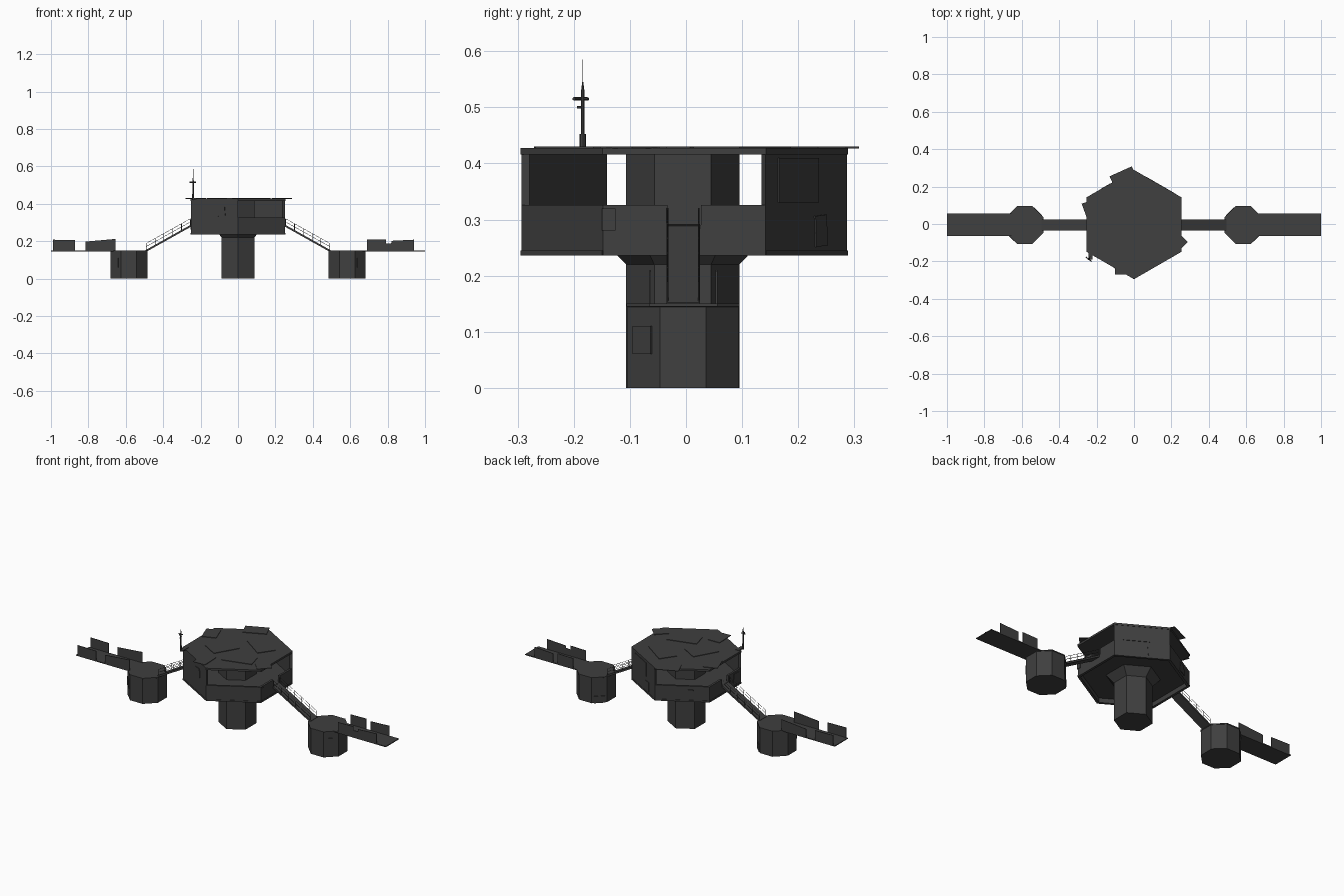
import bpy, bmesh
from math import radians, cos, sin, tan, atan2, hypot
from mathutils import Matrix, Vector

if "Cube" in bpy.data.objects:
    bpy.data.objects.remove(bpy.data.objects["Cube"])

dark = bpy.data.materials.new("dark_grey")
dark.diffuse_color = (0.05, 0.05, 0.05, 1)
dark.use_nodes = True
dark.node_tree.nodes["Principled BSDF"].inputs["Base Color"].default_value = dark.diffuse_color
CY = -0.003           # small y offset of the whole station
R, AP, T = 0.29, 0.251, 0.012


def finish(name, bm, mat=Matrix()):
    bmesh.ops.transform(bm, matrix=mat, verts=bm.verts)
    bmesh.ops.recalc_face_normals(bm, faces=bm.faces)
    me = bpy.data.meshes.new(name)
    bm.to_mesh(me)
    bm.free()
    me.materials.append(dark)
    ob = bpy.data.objects.new(name, me)
    bpy.context.collection.objects.link(ob)
    return ob


def prism(name, pts, z0, z1, mat=Matrix()):
    bm = bmesh.new()
    f = bm.faces.new([bm.verts.new((x, y, z0)) for x, y in pts])
    ext = bmesh.ops.extrude_face_region(bm, geom=[f])["geom"]
    bmesh.ops.translate(bm, vec=(0, 0, z1 - z0),
                        verts=[v for v in ext if isinstance(v, bmesh.types.BMVert)])
    return finish(name, bm, mat)


def box(name, lo, hi, mat=Matrix()):
    return prism(name, [(lo[0], lo[1]), (hi[0], lo[1]), (hi[0], hi[1]), (lo[0], hi[1])],
                 lo[2], hi[2], mat)


def ring(n, r, start):
    return [(r * cos(radians(start + 360 * i / n)), r * sin(radians(start + 360 * i / n)))
            for i in range(n)]


def lathe(name, n, start, profile, center):
    # stacked n-sided rings given as (radius, z)
    bm = bmesh.new()
    rows = [[bm.verts.new((x, y, z)) for x, y in ring(n, r, start)] for r, z in profile]
    for a, b in zip(rows, rows[1:]):
        for i in range(n):
            bm.faces.new((a[i], a[(i + 1) % n], b[(i + 1) % n], b[i]))
    bm.faces.new(rows[0])
    bm.faces.new(rows[-1])
    return finish(name, bm, Matrix.Translation((*center, 0)))


def rod(name, a, b, r, n=6, r2=None):
    a, b = Vector(a), Vector(b)
    d = b - a
    bm = bmesh.new()
    bmesh.ops.create_cone(bm, cap_ends=True, segments=n, radius1=r,
                          radius2=r if r2 is None else r2, depth=d.length)
    return finish(name, bm, Matrix.Translation((a + b) / 2)
                  @ d.to_track_quat('Z', 'Y').to_matrix().to_4x4())


def turn(deg, x=0, y=CY, z=0):
    return Matrix.Translation((x, y, z)) @ Matrix.Rotation(radians(deg), 4, 'Z')


# central column with flare under the hall
lathe("central_column", 6, 30, [(0.101, 0), (0.101, 0.22), (0.142, 0.262)], (0, -0.006))
lathe("inner_core", 6, 30, [(0.101, 0.28), (0.101, 0.418)], (0, -0.006))

# hexagonal hall floor and roof
prism("hall_floor", ring(6, R - 0.005, 30), 0.262, 0.288, turn(0))
prism("roof", ring(6, R + 0.002, 30), 0.416, 0.427, turn(0))


# hall walls: two full height, four half height, doorways at the bridges
def wall(name, ang, y0, y1, z0, z1):
    s = T * tan(radians(30))
    i0 = y0 + s if y0 < -0.14 else y0
    i1 = y1 - s if y1 > 0.14 else y1
    prism(name, [(AP, y0), (AP, y1), (AP - T, i1), (AP - T, i0)], z0, z1, turn(ang))


H = R / 2
for ang in (60, 240):
    wall("full_wall", ang, -H, H, 0.238, 0.418)
for ang in (120, 300):
    wall("half_wall", ang, -H, H, 0.238, 0.326)
for ang in (0, 180):
    wall("door_sill_wall", ang, -H, H, 0.238, 0.29)
    wall("door_side_wall", ang, -H, -0.03, 0.29, 0.326)
    wall("door_side_wall", ang, 0.03, H, 0.29, 0.326)
for i in range(6):
    prism("bottom_rim", [(AP + 0.002, -H), (AP + 0.002, H), (AP - T, H - 0.007),
                         (AP - T, -H + 0.007)], 0.236, 0.245, turn(60 * i))

# loose roof plates: x, y, length, width, rotation
plates = [(-0.055, 0.245, 0.13, 0.08, 24), (0.235, -0.1, 0.08, 0.07, 45),
          (-0.225, 0.075, 0.08, 0.1, 20), (-0.065, -0.215, 0.075, 0.11, 2),
          (0.08, 0.1, 0.16, 0.1, -35), (-0.08, -0.03, 0.15, 0.11, 60),
          (0.08, -0.1, 0.17, 0.09, 15)]
for x, y, l, w, a in plates:
    box("roof_plate", (-l / 2, -w / 2, 0.427), (l / 2, w / 2, 0.430), turn(a, x, y))

# repair patches on the hall walls: wall angle, position, height, width, tall, tilt
for ang, p, z, w, h, a in [(0, -0.135, 0.30, 0.024, 0.04, 0), (60, 0.05, 0.28, 0.04, 0.055, 4),
                           (60, -0.03, 0.37, 0.14, 0.08, 0), (240, 0.04, 0.36, 0.05, 0.05, 5),
                           (180, 0.1, 0.29, 0.05, 0.05, -5), (120, 0.03, 0.28, 0.06, 0.05, 3)]:
    m = turn(ang) @ Matrix.Translation((AP, p, z)) @ Matrix.Rotation(radians(a), 4, 'X')
    box("wall_patch", (0, -w / 2, -h / 2), (0.003, w / 2, h / 2), m)

PY = -0.005           # y centre of bridges and pods
for s in (-1, 1):
    cx = s * 0.584
    # octagonal pod
    lathe("pod", 8, 22.5, [(0.107, 0), (0.107, 0.144), (0.109, 0.145), (0.109, 0.15)], (cx, PY))
    box("pod_patch", (-0.025, -0.1025, 0.06), (0.02, -0.09, 0.11), turn(45 * s, cx, PY))
    box("pod_foot_patch", (-0.03, 0.09, 0), (0.03, 0.1025, 0.04), turn(45 * s, cx, PY))

    # landing platform deck
    x0, x1 = sorted((s * 0.66, s * 1.0))
    box("platform_deck", (x0, -0.065, 0.145), (x1, 0.056, 0.15))

    # sloped bridge deck, drawn as a side profile
    bm = bmesh.new()
    prof = [(0.245, 0.292), (0.495, 0.152), (0.495, 0.141), (0.245, 0.281)]
    f = bm.faces.new([bm.verts.new((s * x, PY - 0.03, z)) for x, z in prof])
    ext = bmesh.ops.extrude_face_region(bm, geom=[f])["geom"]
    bmesh.ops.translate(bm, vec=(0, 0.06, 0),
                        verts=[v for v in ext if isinstance(v, bmesh.types.BMVert)])
    finish("bridge_deck", bm)

    # bridge railings
    for side in (-1, 1):
        y = PY + side * 0.028
        for i in range(6):
            x = 0.255 + 0.047 * i
            z = 0.292 - (x - 0.245) * 0.56
            rod("rail_post", (s * x, y, z - 0.005), (s * x, y, z + 0.034), 0.0015, 4)
        for dz in (0.034, 0.017):
            rod("hand_rail", (s * 0.255, y, 0.286 + dz), (s * 0.49, y, 0.155 + dz), 0.001, 4)

# platform shield panels: x start, x end, left top, right top, on both edges
for x0, x1, za, zb in [(-0.99, -0.872, 0.208, 0.206), (-0.815, -0.655, 0.198, 0.212),
                       (0.69, 0.79, 0.208, 0.21), (0.82, 0.94, 0.202, 0.208),
                       (0.77, 0.83, 0.185, 0.19)]:
    for y in (-0.065, 0.053):
        if x1 == 0.83 and y > 0:
            continue
        m = Matrix.Translation((0, y + 0.003, 0)) @ Matrix.Rotation(radians(90), 4, 'X')
        prism("shield_panel", [(x0, 0.147), (x1, 0.147), (x1, zb), (x0, za)], 0, 0.003, m)

# antenna mast with bracket and cross bars
ax, ay = -0.24, -0.184
box("mast_bracket", (-0.243, -0.19, 0.424), (-0.222, -0.14, 0.43))
rod("mast_base", (ax, ay, 0.42), (ax, ay, 0.452), 0.006, 8)
rod("mast", (ax, ay, 0.45), (ax, ay, 0.525), 0.0035, 8)
rod("mast_tip", (ax, ay, 0.525), (ax, ay, 0.545), 0.0035, 8, 0.001)
rod("whip", (ax, ay, 0.54), (ax, ay, 0.585), 0.0008, 4)
rod("cross_bar", (ax - 0.018, ay + 0.008, 0.515), (ax + 0.014, ay - 0.016, 0.515), 0.003, 6)
rod("cross_arm", (ax - 0.006, ay - 0.008, 0.515), (ax + 0.006, ay + 0.01, 0.515), 0.0025, 6)
rod("small_arm", (ax, ay - 0.01, 0.5), (ax, ay, 0.5), 0.002, 6)
